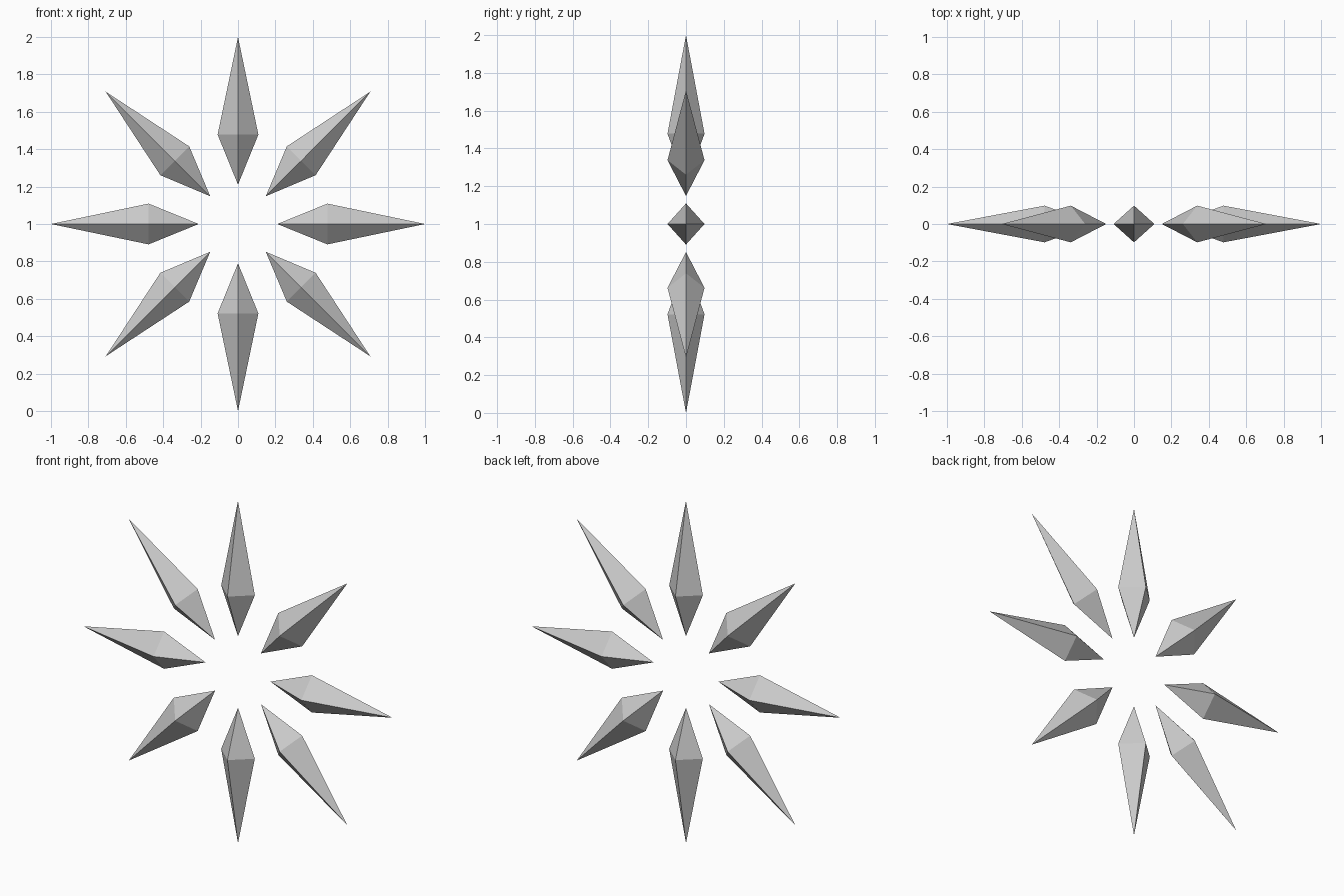
import bpy
import bmesh
from math import sin, cos, tau

cube = bpy.data.objects.get("Cube")
if cube:
    bpy.data.objects.remove(cube, do_unlink=True)

COUNT = 8
INNER, WAIST, OUTER = 0.21, 0.478, 1.0   # distances from the ring centre
HALF_WIDTH, HALF_DEPTH = 0.109, 0.098
CENTRE_Z = 1.0

grey = bpy.data.materials.new("light_grey")
grey.use_nodes = True
colour = (0.6, 0.6, 0.6, 1)
grey.diffuse_color = colour
grey.node_tree.nodes["Principled BSDF"].inputs["Base Color"].default_value = colour


def crystal_mesh():
    """Four-sided double pyramid pointing up, with its origin at the ring centre."""
    bm = bmesh.new()
    inner = bm.verts.new((0, 0, INNER))
    outer = bm.verts.new((0, 0, OUTER))
    waist = [bm.verts.new((HALF_WIDTH * cos(k * tau / 4),
                           HALF_DEPTH * sin(k * tau / 4), WAIST)) for k in range(4)]
    for a, b in zip(waist, waist[1:] + waist[:1]):
        bm.faces.new((a, b, outer))
        bm.faces.new((b, a, inner))
    bmesh.ops.recalc_face_normals(bm, faces=bm.faces)
    mesh = bpy.data.meshes.new("crystal")
    bm.to_mesh(mesh)
    bm.free()
    mesh.materials.append(grey)
    return mesh


# Ring of crystals sharing one mesh
mesh = crystal_mesh()
for i in range(COUNT):
    crystal = bpy.data.objects.new(f"crystal_{i + 1}", mesh)
    crystal.location.z = CENTRE_Z
    crystal.rotation_euler.y = i * tau / COUNT
    bpy.context.collection.objects.link(crystal)
